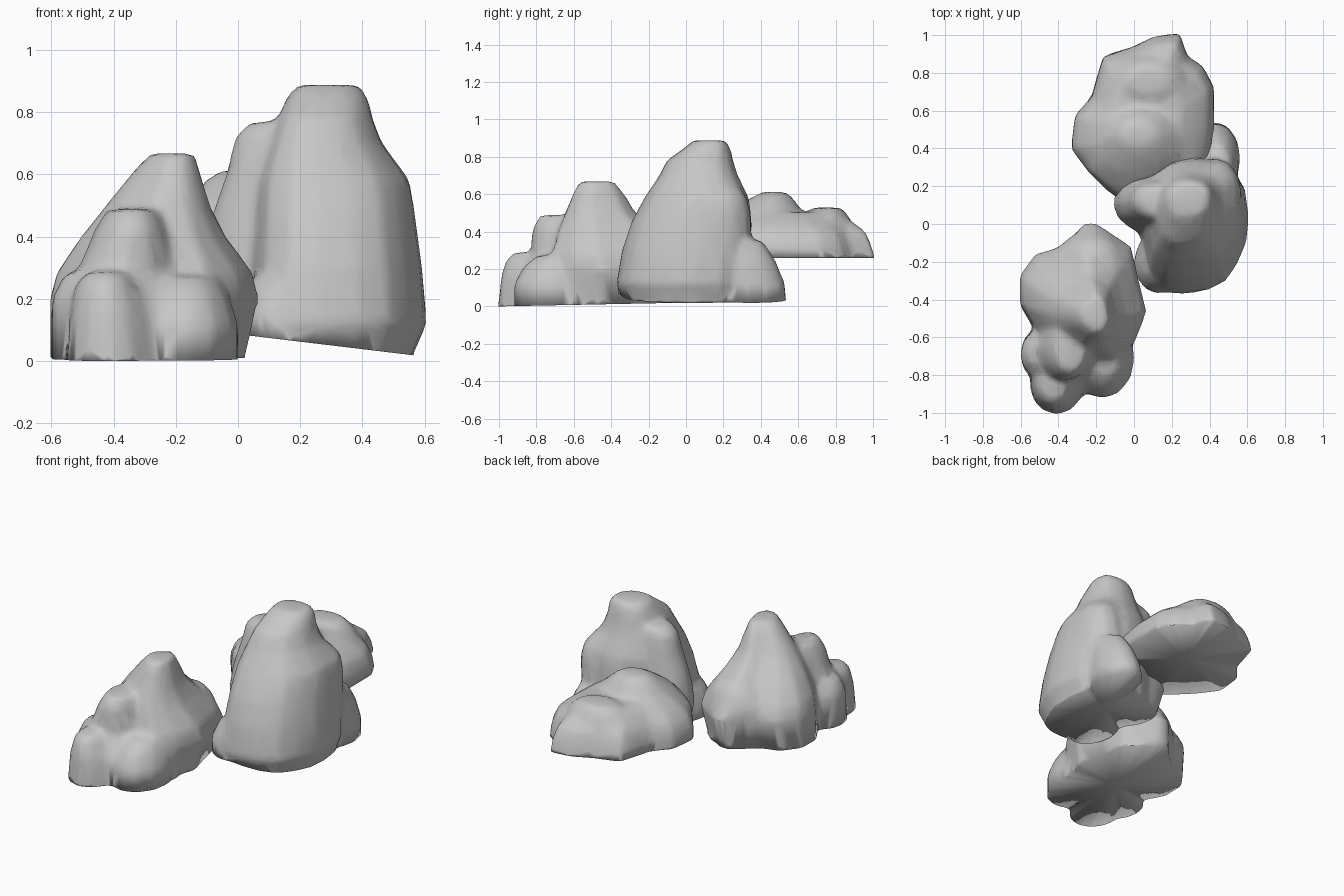
import bpy
import bmesh
from math import sin, cos, pi
from mathutils import Vector

cube = bpy.data.objects.get("Cube")
if cube:
    bpy.data.objects.remove(cube, do_unlink=True)

# One plain stone colour
stone = bpy.data.materials.new("stone grey")
stone.use_nodes = True
STONE = (0.57, 0.57, 0.57, 1)
stone.diffuse_color = STONE
shader = next(n for n in stone.node_tree.nodes if n.type == 'BSDF_PRINCIPLED')
shader.inputs["Base Color"].default_value = STONE
shader.inputs["Roughness"].default_value = 0.9

ROUND = [(cos(pi * i / 6), sin(pi * i / 6)) for i in range(12)]
SINK = 0.08  # extra depth below each rock, trimmed off by the base cut


def lump(bm, outline, rows):
    """Loft an outline through rows of (z, x min, x max, y min, y max)."""
    us, vs = zip(*outline)
    u0, v0 = min(us), min(vs)
    du, dv = max(us) - u0, max(vs) - v0
    rows = [(rows[0][0] - SINK, *rows[0][1:])] + rows
    rings = []
    for z, x0, x1, y0, y1 in rows:
        rings.append([bm.verts.new((x0 + (u - u0) / du * (x1 - x0),
                                    y0 + (v - v0) / dv * (y1 - y0), z))
                      for u, v in outline])
    n = len(outline)
    for low, high in zip(rings, rings[1:]):
        for i in range(n):
            j = (i + 1) % n
            bm.faces.new((low[i], low[j], high[j], high[i]))
    bm.faces.new(rings[0])
    bm.faces.new(rings[-1])


def rock(name, lumps, base_point, base_normal):
    """Fuse the lumps into one weathered boulder and trim its base."""
    bm = bmesh.new()
    for outline, rows in lumps:
        lump(bm, outline, rows)
    bmesh.ops.recalc_face_normals(bm, faces=bm.faces)
    mesh = bpy.data.meshes.new(name)
    bm.to_mesh(mesh)
    bm.free()
    obj = bpy.data.objects.new(name, mesh)
    bpy.context.collection.objects.link(obj)

    # Fuse, wear down the edges, and reduce to broad facets
    fuse = obj.modifiers.new("fuse", 'REMESH')
    fuse.mode = 'VOXEL'
    fuse.voxel_size = 0.02
    wear = obj.modifiers.new("wear", 'SMOOTH')
    wear.factor = 0.5
    wear.iterations = 8
    swell = obj.modifiers.new("swell", 'DISPLACE')
    swell.strength = 0.003
    swell.mid_level = 0
    reduce = obj.modifiers.new("reduce", 'DECIMATE')
    reduce.ratio = 0.14
    deps = bpy.context.evaluated_depsgraph_get()
    worn = bpy.data.meshes.new_from_object(obj.evaluated_get(deps))
    obj.modifiers.clear()

    # Cut the base and close it with a fan
    bm = bmesh.new()
    bm.from_mesh(worn)
    bmesh.ops.bisect_plane(bm, geom=bm.verts[:] + bm.edges[:] + bm.faces[:],
                           plane_co=Vector(base_point),
                           plane_no=Vector(base_normal).normalized(),
                           clear_inner=True)
    rim = [e for e in bm.edges if e.is_boundary]
    base = bmesh.ops.holes_fill(bm, edges=rim)["faces"]
    bmesh.ops.poke(bm, faces=base)
    bmesh.ops.recalc_face_normals(bm, faces=bm.faces)
    for face in bm.faces:
        face.smooth = True
    bm.to_mesh(worn)
    bm.free()
    obj.data = worn
    bpy.data.meshes.remove(mesh)
    worn.name = name
    worn.materials.clear()
    worn.materials.append(stone)


# Stepped front rock: peak, front apron, middle step, side step,
# two front toes and a back shoulder
peak = [(-.27, 0), (-.2, 0), (-.02, -.12), (.02, -.3), (.06, -.46), (0, -.62),
        (-.1, -.72), (-.3, -.72), (-.52, -.55), (-.6, -.42), (-.6, -.27),
        (-.52, -.16), (-.34, -.11)]
apron = [(-.6, -.75), (-.53, -.88), (-.48, -.96), (-.38, -.96), (-.27, -.9),
         (-.1, -.87), (-.03, -.73), (0, -.6), (-.3, -.4), (-.57, -.58)]
rock("stepped_front_rock", [
    (peak, [(0, -.6, .02, -.72, -.03), (.2, -.6, .065, -.72, 0),
            (.28, -.58, .05, -.71, -.05), (.4, -.5, -.04, -.68, -.16),
            (.5, -.42, -.09, -.64, -.27), (.6, -.34, -.12, -.6, -.33),
            (.665, -.28, -.14, -.57, -.38)]),
    (apron, [(0, -.58, 0, -.96, -.4), (.15, -.57, 0, -.94, -.4),
             (.22, -.54, -.03, -.89, -.4), (.27, -.5, -.07, -.83, -.4)]),
    (ROUND, [(0, -.55, -.18, -.85, -.5), (.3, -.51, -.21, -.83, -.5),
             (.42, -.46, -.23, -.82, -.5), (.485, -.42, -.26, -.78, -.53)]),
    (ROUND, [(0, -.6, -.34, -.84, -.54), (.2, -.6, -.34, -.82, -.56),
             (.28, -.56, -.36, -.78, -.6)]),
    (ROUND, [(0, -.55, -.27, -1.005, -.7), (.15, -.54, -.29, -.99, -.7),
             (.25, -.52, -.33, -.96, -.72), (.285, -.48, -.36, -.92, -.76)]),
    (ROUND, [(0, -.34, 0, -.92, -.5), (.12, -.33, 0, -.92, -.5),
             (.21, -.29, -.03, -.87, -.5), (.27, -.24, -.07, -.8, -.55)]),
    (ROUND, [(0, -.43, -.03, -.4, -.05), (.25, -.42, -.03, -.36, -.04),
             (.33, -.37, -.06, -.34, -.07), (.385, -.31, -.11, -.32, -.12)]),
], (0, -1, 0), (0, -.02, 1))

# Tall rock: main tower, left shoulder, right shoulder, front foot
# and the small boulder behind
tower = [(.35, .35), (.2, .33), (.08, .25), (.03, .12), (.02, 0), (.04, -.13),
         (.07, -.27), (.15, -.35), (.25, -.36), (.38, -.34),
         (.48, -.29), (.54, -.2), (.59, -.08), (.6, .05), (.58, .2), (.5, .3)]
rock("tall_rock", [
    (tower, [(.02, .03, .56, -.33, .33), (.12, .03, .605, -.37, .34),
             (.3, .04, .59, -.34, .35), (.45, .05, .57, -.29, .35),
             (.58, .06, .55, -.22, .335), (.7, .1, .46, -.14, .275),
             (.78, .13, .43, -.1, .25), (.85, .16, .415, 0, .235),
             (.885, .19, .39, .04, .21)]),
    (ROUND, [(.02, -.03, .25, -.08, .25), (.3, -.11, .25, -.04, .26),
             (.45, -.09, .24, -.02, .25), (.62, -.03, .22, 0, .23),
             (.72, -.01, .23, .02, .22), (.765, .04, .22, .04, .2)]),
    (ROUND, [(.3, .25, .57, -.05, .35), (.5, .3, .565, 0, .345),
             (.58, .32, .55, .03, .325), (.64, .34, .5, .06, .28)]),
    (ROUND, [(.02, .01, .25, -.37, -.05), (.16, 0, .25, -.36, -.05),
             (.26, .04, .25, -.32, -.05)]),
    (ROUND, [(.02, .3, .56, .16, .54), (.12, .31, .56, .16, .53),
             (.24, .33, .55, .16, .48), (.35, .37, .52, .16, .41)]),
], (.3, 0, .05), (.12, 0, 1))

# Raised back rock: broad slab with two rounded crests
slab = [(.24, 1), (.1, .98), (0, .93), (-.16, .88), (-.2, .75), (-.22, .67),
        (-.31, .57), (-.33, .4), (-.24, .28), (-.14, .18), (-.06, .12),
        (.1, .12), (.38, .28), (.42, .5), (.42, .72), (.36, .83), (.28, .88)]
rock("raised_back_rock", [
    (slab, [(.26, -.33, .42, .12, 1.01), (.33, -.33, .42, .12, .99),
            (.4, -.3, .39, .14, .96), (.45, -.25, .33, .18, .89),
            (.5, -.17, .25, .25, .82)]),
    (ROUND, [(.4, -.28, .3, .16, .66), (.51, -.17, .24, .24, .62),
             (.58, -.1, .16, .35, .57), (.61, -.06, .11, .41, .53)]),
    (ROUND, [(.36, -.16, .32, .6, .92), (.48, -.1, .26, .62, .87),
             (.525, -.03, .19, .68, .83)]),
], (0, 0, .26), (0, 0, 1))
